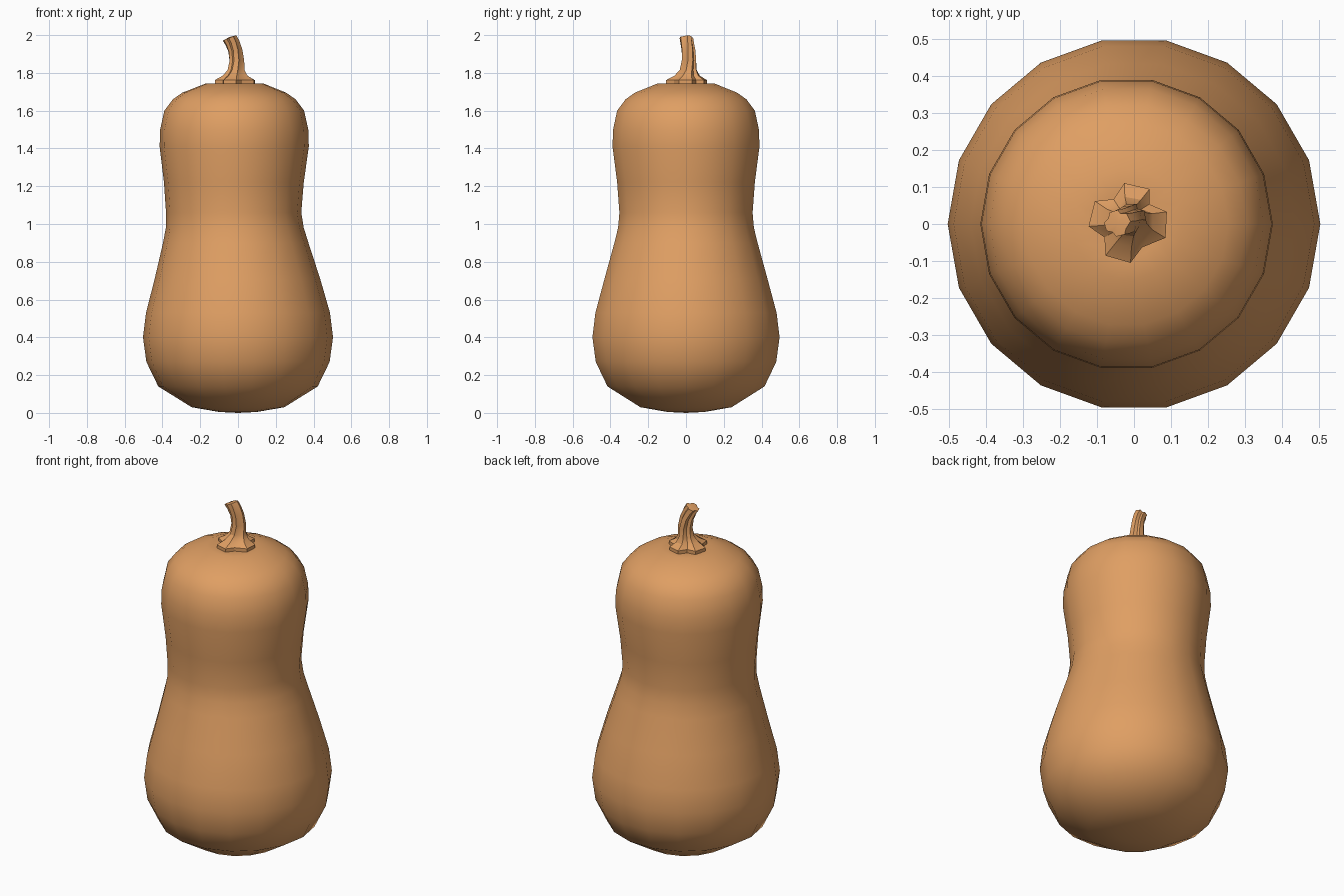
import bpy, bmesh, math
from math import cos, sin, radians

if "Cube" in bpy.data.objects:
    bpy.data.objects.remove(bpy.data.objects["Cube"])

skin = bpy.data.materials.new("squash tan")
skin.diffuse_color = (0.74, 0.345, 0.125, 1)
skin.use_nodes = True
skin.node_tree.nodes["Principled BSDF"].inputs["Base Color"].default_value = skin.diffuse_color


def loft(name, rings, bottom, top, angle):
    """Join rings of points with quads and close both ends with fans."""
    bm = bmesh.new()
    loops = [[bm.verts.new(p) for p in ring] for ring in rings]
    n = len(loops[0])
    for a, b in zip(loops, loops[1:]):
        for i in range(n):
            j = (i + 1) % n
            bm.faces.new((a[i], a[j], b[j], b[i]))
    lo, hi = bm.verts.new(bottom), bm.verts.new(top)
    for i in range(n):
        j = (i + 1) % n
        bm.faces.new((loops[0][j], loops[0][i], lo))
        bm.faces.new((loops[-1][i], loops[-1][j], hi))
    mesh = bpy.data.meshes.new(name)
    bm.to_mesh(mesh)
    bm.free()
    mesh.materials.append(skin)
    obj = bpy.data.objects.new(name, mesh)
    bpy.context.collection.objects.link(obj)
    bpy.context.view_layer.objects.active = obj
    obj.select_set(True)
    bpy.ops.object.shade_smooth_by_angle(angle=radians(angle))
    obj.select_set(False)
    return obj


# Body: 18-sided lathe, (radius, height, x shift)
profile = [(0.10, 0.005, 0), (0.245, 0.03, 0), (0.422, 0.14, 0), (0.485, 0.27, 0),
           (0.503, 0.40, 0), (0.487, 0.53, 0), (0.438, 0.71, -0.003),
           (0.385, 0.90, -0.012), (0.365, 0.98, -0.017), (0.358, 1.06, -0.023),
           (0.37, 1.22, -0.022), (0.395, 1.41, -0.02), (0.392, 1.50, -0.02),
           (0.37, 1.60, -0.02), (0.325, 1.66, -0.02), (0.275, 1.695, -0.02),
           (0.15, 1.745, -0.018), (0.09, 1.742, -0.016)]
body_rings = [[(dx + r * cos(radians(20 * i)), r * sin(radians(20 * i)), z)
               for i in range(18)] for r, z, dx in profile]
loft("squash_body", body_rings, (0, 0, 0.0), (-0.015, 0, 1.74), 60)

# Stem: four double-cornered ribs, flared foot, bent and twisted
# (x, y, z, radius, valley ratio, twist in degrees, tilt)
path = [(-0.015, 0.003, 1.735, 0.108, 0.70, 0, 0),
        (-0.015, 0.003, 1.762, 0.108, 0.70, 0, 0),
        (-0.014, 0.006, 1.785, 0.068, 0.70, 3, 0),
        (-0.010, 0.012, 1.815, 0.046, 0.74, 8, 0),
        (-0.007, 0.016, 1.865, 0.040, 0.76, 14, 0.05),
        (-0.015, 0.013, 1.92, 0.037, 0.76, 20, 0.2),
        (-0.030, 0.006, 1.96, 0.036, 0.76, 26, 0.35),
        (-0.045, 0.002, 1.985, 0.036, 0.76, 30, 0.4)]
stem_rings = []
for x, y, z, r, valley, twist, tilt in path:
    ring = []
    for lobe in (-3, 77, 166, 254):
        for offset, k in ((-19, 1), (19, 1), (45, valley)):
            a = radians(lobe + offset + twist)
            px, py = r * k * cos(a), r * k * sin(a)
            ring.append((x + px, y + py, z + tilt * px))
    stem_rings.append(ring)
loft("squash_stem", stem_rings, (-0.015, 0.003, 1.735), (-0.045, 0.002, 1.99), 30)
